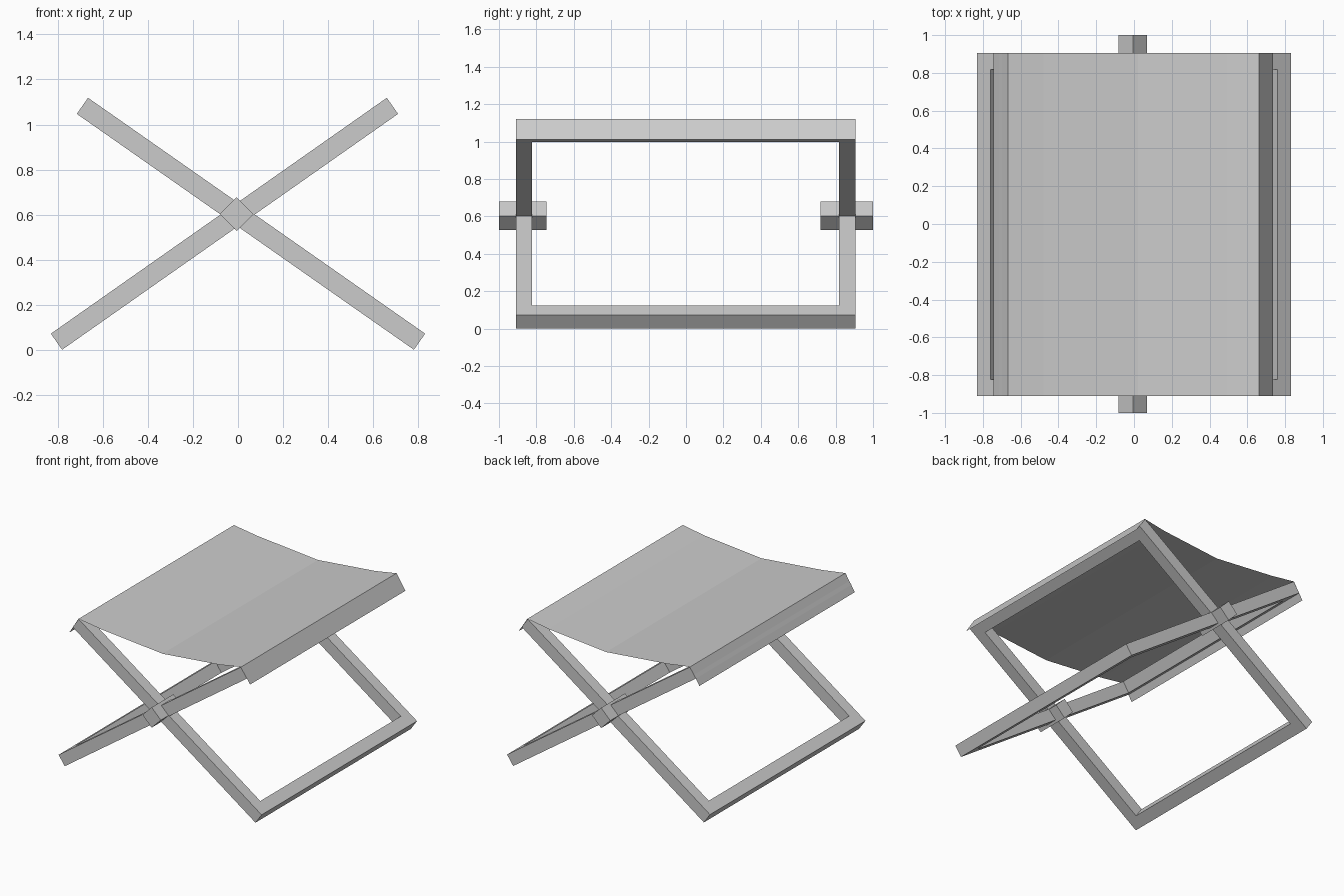
import bpy, bmesh
from mathutils import Vector

if "Cube" in bpy.data.objects:
    bpy.data.objects.remove(bpy.data.objects["Cube"])

Y0, Y1 = -0.91, 0.905      # outer depth of frames and seat
BAR = 0.087                # square bar section


def finish(name, bm):
    bmesh.ops.recalc_face_normals(bm, faces=bm.faces)
    me = bpy.data.meshes.new(name)
    bm.to_mesh(me)
    bm.free()
    ob = bpy.data.objects.new(name, me)
    bpy.context.collection.objects.link(ob)
    return ob


def leg_frame(name, foot, top):
    """Rectangular frame of square bar, leaning from foot to top (x, z)."""
    a, b = Vector((foot[0], 0, foot[1])), Vector((top[0], 0, top[1]))
    along = (b - a).normalized()
    normal = along.cross(Vector((0, 1, 0)))
    bm = bmesh.new()

    def loop(inset):
        p, q = a + along * inset, b - along * inset
        pts = [(p, Y0 + inset), (q, Y0 + inset), (q, Y1 - inset), (p, Y1 - inset)]
        return [bm.verts.new(c + Vector((0, y, 0)) - normal * BAR / 2) for c, y in pts]

    outer, inner = loop(0), loop(BAR)
    faces = [bm.faces.new((outer[i], outer[(i + 1) % 4], inner[(i + 1) % 4], inner[i]))
             for i in range(4)]
    ext = bmesh.ops.extrude_face_region(bm, geom=faces, use_keep_orig=True)
    verts = [v for v in ext["geom"] if isinstance(v, bmesh.types.BMVert)]
    bmesh.ops.translate(bm, vec=normal * BAR, verts=verts)
    return finish(name, bm)


def prism(name, profile, y0, y1, closed):
    """Extrude an x-z profile along y."""
    bm = bmesh.new()
    front = [bm.verts.new((x, y0, z)) for x, z in profile]
    back = [bm.verts.new((x, y1, z)) for x, z in profile]
    n = len(profile)
    for i in range(n if closed else n - 1):
        j = (i + 1) % n
        bm.faces.new((front[i], front[j], back[j], back[i]))
    if closed:
        bm.faces.new(front)
        bm.faces.new(back[::-1])
    return finish(name, bm)


# Crossed leg frames
leg_frame("leg_frame_right_top", (-0.805, 0.037), (0.685, 1.083))
leg_frame("leg_frame_left_top", (0.805, 0.037), (-0.69, 1.083))

# Pivot blocks at the crossings
cx, cz, r = -0.006, 0.603, 0.075
diamond = [(cx - r, cz), (cx, cz - r), (cx + r, cz), (cx, cz + r)]
prism("pivot_front", diamond, -1.0, -0.745, True)
prism("pivot_back", diamond, 0.72, 1.0, True)

# Sagging fabric seat with flaps folded over the top bars
seat = [(-0.743, 1.0), (-0.667, 1.121), (-0.478, 1.093), (0.02, 1.047),
        (0.49, 1.091), (0.663, 1.121), (0.735, 1.01)]
prism("fabric_seat", seat, Y0, Y1, False)
